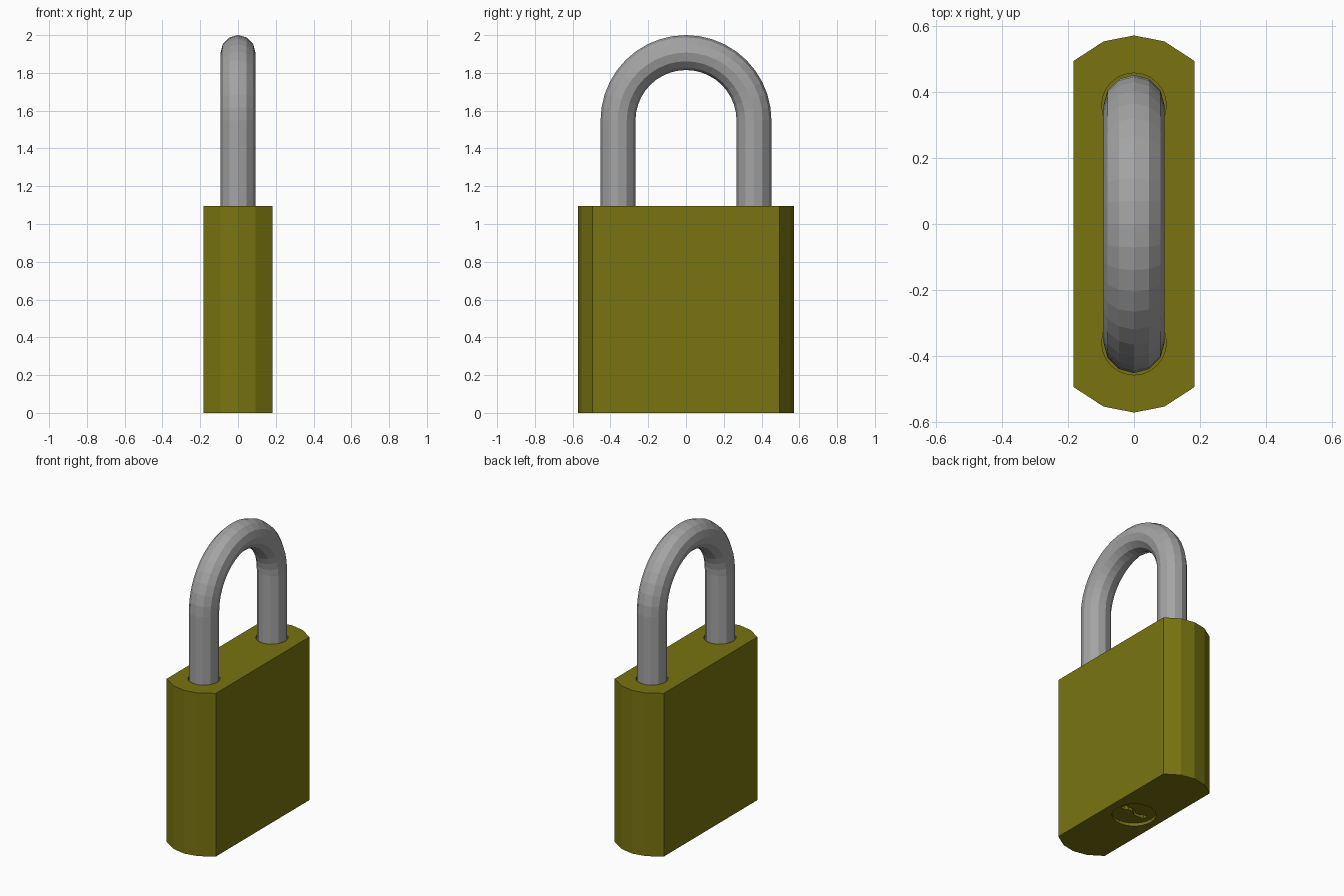
import bpy, bmesh, math
from mathutils import Vector

if "Cube" in bpy.data.objects:
    bpy.data.objects.remove(bpy.data.objects["Cube"])


def material(name, color):
    m = bpy.data.materials.new(name)
    m.diffuse_color = (*color, 1)
    m.use_nodes = True
    m.node_tree.nodes["Principled BSDF"].inputs["Base Color"].default_value = m.diffuse_color
    return m


brass = material("olive brass", (0.19, 0.175, 0.005))
steel = material("grey steel", (0.37, 0.37, 0.37))


def add_object(name, bm, mat):
    bmesh.ops.recalc_face_normals(bm, faces=bm.faces[:])
    me = bpy.data.meshes.new(name)
    bm.to_mesh(me)
    bm.free()
    me.materials.append(mat)
    ob = bpy.data.objects.new(name, me)
    bpy.context.collection.objects.link(ob)
    return ob


def prism(name, outline, z0, z1, mat):
    bm = bmesh.new()
    face = bm.faces.new([bm.verts.new((x, y, z0)) for x, y in outline])
    ext = bmesh.ops.extrude_face_region(bm, geom=[face])
    verts = [v for v in ext["geom"] if isinstance(v, bmesh.types.BMVert)]
    bmesh.ops.translate(bm, verts=verts, vec=(0, 0, z1 - z0))
    return add_object(name, bm, mat)


def circle(r, n, cy=0.0):
    return [(r * math.cos(2 * math.pi * i / n), cy + r * math.sin(2 * math.pi * i / n))
            for i in range(n)]


def cut(target, cutter):
    cutter.hide_render = True
    mod = target.modifiers.new("cut", 'BOOLEAN')
    mod.operation = 'DIFFERENCE'
    mod.solver = 'EXACT'
    mod.object = cutter
    bpy.context.view_layer.objects.active = target
    bpy.ops.object.modifier_apply(modifier=mod.name)
    bpy.data.objects.remove(cutter)


# Lock body: slab with faceted rounded ends
end = [(0.183, 0.495), (0.092, 0.554), (0, 0.572), (-0.092, 0.554), (-0.183, 0.495)]
body = prism("lock_body", end + [(-x, -y) for x, y in end], 0, 1.095, brass)

# Shackle holes in the top
LEG_Y, TUBE = 0.36, 0.0925
for s in (-1, 1):
    cut(body, prism("hole_cutter", circle(0.098, 24, s * LEG_Y), 1.0, 1.2, brass))

# Round recess and zigzag keyway in the bottom
cut(body, prism("recess_cutter", circle(0.134, 24), -0.1, 0.02, brass))
half = [(-0.095, -0.026), (-0.02, -0.026), (0.012, 0.002), (0.05, 0.002), (0.062, -0.012),
        (0.095, -0.012)]
keyway = half + [(-x, -y) for x, y in half]
cut(body, prism("keyway_cutter", keyway, -0.1, 0.08, brass))

# Shackle: 12-sided tube swept up one leg, around the arch and down the other
ARC_Z, STEPS, SIDES = 2 - TUBE - LEG_Y, 20, 12
path = [(Vector((0, LEG_Y, 1.0)), 0.0)]
for i in range(STEPS + 1):
    a = math.pi * i / STEPS
    path.append((Vector((0, LEG_Y * math.cos(a), ARC_Z + LEG_Y * math.sin(a))), a))
path.append((Vector((0, -LEG_Y, 1.0)), math.pi))

bm = bmesh.new()
rings = []
for centre, a in path:
    out = Vector((0, math.cos(a), math.sin(a)))
    ring = []
    for j in range(SIDES):
        t = 2 * math.pi * j / SIDES
        ring.append(bm.verts.new(centre + out * TUBE * math.cos(t)
                                 + Vector((TUBE * math.sin(t), 0, 0))))
    rings.append(ring)
for r0, r1 in zip(rings, rings[1:]):
    for j in range(SIDES):
        k = (j + 1) % SIDES
        bm.faces.new((r0[j], r0[k], r1[k], r1[j]))
bm.faces.new(rings[0])
bm.faces.new(rings[-1])
add_object("shackle", bm, steel)
